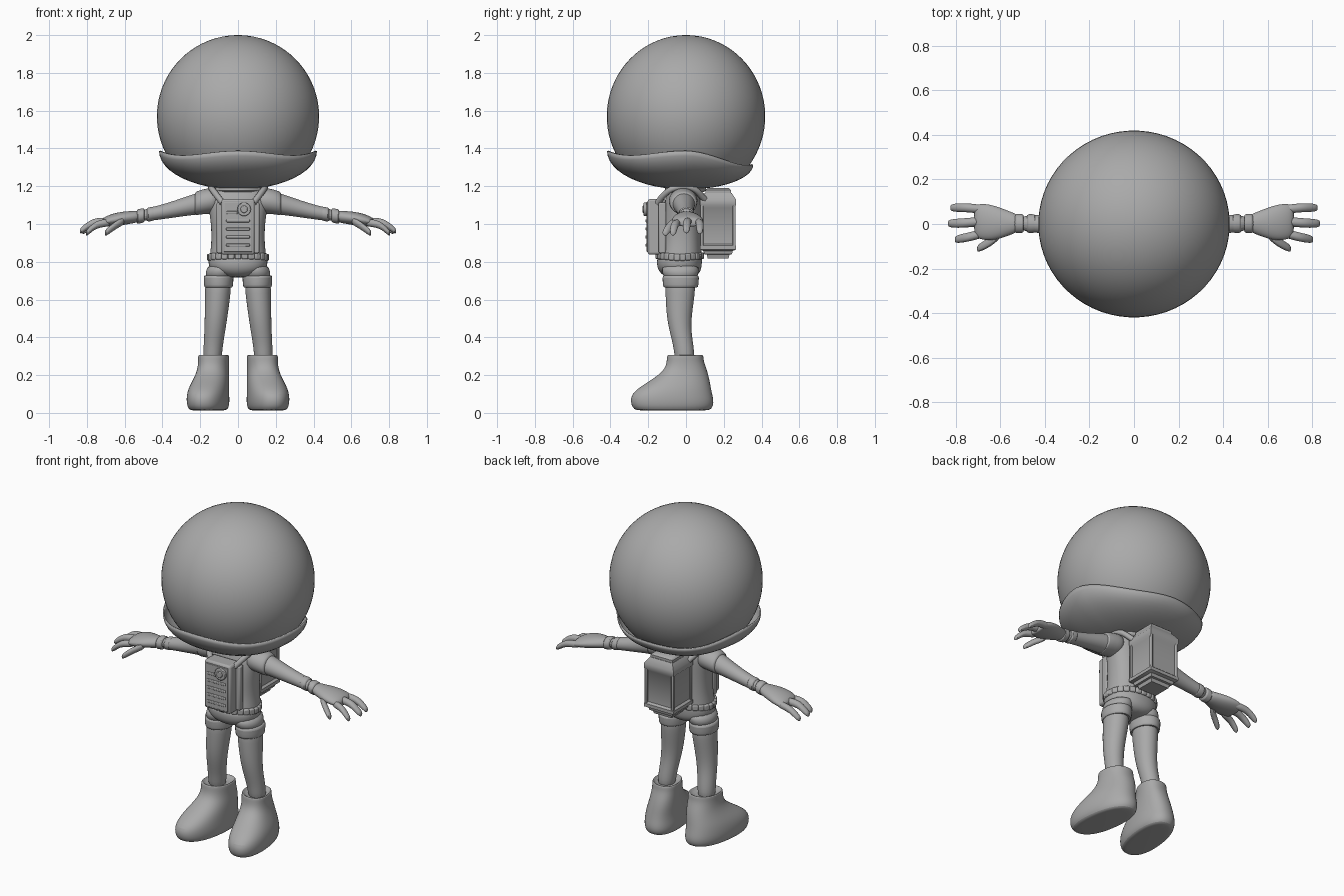
import bpy, bmesh, math
from mathutils import Vector

cube = bpy.data.objects.get("Cube")
if cube:
    bpy.data.objects.remove(cube)

grey = bpy.data.materials.new("plain grey")
grey.use_nodes = True
grey.diffuse_color = (0.4, 0.4, 0.4, 1)
grey.node_tree.nodes["Principled BSDF"].inputs["Base Color"].default_value = (0.4, 0.4, 0.4, 1)


def finish(bm, name, mirror=False, subsurf=0, bevel=0, smooth=True):
    bmesh.ops.recalc_face_normals(bm, faces=bm.faces)
    mesh = bpy.data.meshes.new(name)
    bm.to_mesh(mesh)
    bm.free()
    obj = bpy.data.objects.new(name, mesh)
    bpy.context.collection.objects.link(obj)
    mesh.materials.append(grey)
    if bevel:
        mod = obj.modifiers.new("bevel", "BEVEL")
        mod.width, mod.segments = bevel, 2
    if subsurf:
        mod = obj.modifiers.new("subsurf", "SUBSURF")
        mod.levels = mod.render_levels = subsurf
    if mirror:
        obj.modifiers.new("mirror", "MIRROR")
    if smooth:
        bpy.ops.object.select_all(action="DESELECT")
        obj.select_set(True)
        bpy.context.view_layer.objects.active = obj
        bpy.ops.object.shade_smooth_by_angle(angle=math.radians(40))
    return obj


def loft(name, rings, axis="Z", n=16, mirror=False, subsurf=1, square=1.0, shear=0.0):
    """Skin elliptical rings (x, y, z, radius a, radius b) across the given axis."""
    bm = bmesh.new()
    grow = 1.02 if subsurf else 1.0
    loops = []
    for x, y, z, ra, rb in rings:
        loop = []
        for i in range(n):
            t = math.tau * (i + 0.5) / n
            c, s = math.cos(t), math.sin(t)
            a = math.copysign(abs(c) ** square, c) * ra * grow
            b = math.copysign(abs(s) ** square, s) * rb * grow
            co = (x + a, y + b, z) if axis == "Z" else (x, y + a, z + b)
            loop.append(bm.verts.new((co[0] - shear * co[1], co[1], co[2])))
        loops.append(loop)
    for lo, hi in zip(loops, loops[1:]):
        for i in range(n):
            j = (i + 1) % n
            bm.faces.new((lo[i], lo[j], hi[j], hi[i]))
    bm.faces.new(loops[0])
    bm.faces.new(loops[-1])
    return finish(bm, name, mirror, subsurf)


def box(name, centre, size, bevel=0.006):
    bm = bmesh.new()
    bmesh.ops.create_cube(bm, size=1)
    for v in bm.verts:
        v.co = Vector(centre) + Vector(a * b for a, b in zip(v.co, size))
    return finish(bm, name, bevel=bevel)


def disc(name, centre, radius, depth):
    x, y, z = centre
    bm = bmesh.new()
    bmesh.ops.create_cone(bm, cap_ends=True, segments=24, radius1=radius, radius2=radius, depth=depth)
    for v in bm.verts:
        v.co = Vector((x + v.co.x, y + v.co.z, z + v.co.y))
    return finish(bm, name, bevel=0.004)


# Helmet globe, open where the collar bowl holds it
globe = []
for k in range(29):
    t = 0.03 + 2.36 * k / 28
    r = math.sin(t)
    globe.append((0, 0, 1.57 + 0.43 * math.cos(t), 0.43 * r, 0.42 * r))
loft("helmet_globe", globe, n=64, subsurf=0)

# Flared bowl with a wavy rim, lower at the back
bm = bmesh.new()
cols, rows = 64, 12
grid = []
for k in range(rows + 1):
    t = min(k / rows, 0.97) * math.pi / 2
    line = []
    for i in range(cols):
        a = math.tau * i / cols
        back = max(0, math.sin(a))
        rim = 1.375 + 0.012 * math.cos(4 * a) - 0.072 * back ** 1.5
        r = (0.418 - 0.062 * back) * math.cos(t)
        line.append(bm.verts.new((r * math.cos(a), r * math.sin(a), rim + (1.183 - rim) * math.sin(t))))
    grid.append(line)
for lo, hi in zip(grid, grid[1:]):
    for i in range(cols):
        j = (i + 1) % cols
        bm.faces.new((lo[i], lo[j], hi[j], hi[i]))
bm.faces.new(grid[-1])
bowl = finish(bm, "helmet_bowl")
shell = bowl.modifiers.new("shell", "SOLIDIFY")
shell.thickness, shell.offset = 0.008, -1

# Body and shorts
loft("torso", [(0, -.03, .78, .152, .112), (0, -.03, .83, .15, .114), (0, -.025, .9, .14, .105),
               (0, -.025, 1.0, .142, .105), (0, -.02, 1.08, .155, .1), (0, -.015, 1.13, .165, .095),
               (0, -.01, 1.18, .14, .085), (0, 0, 1.23, .1, .08)], subsurf=2, square=0.85)
loft("collar_ring", [(0, -.005, 1.165, .13, .1), (0, -.005, 1.175, .14, .11),
                     (0, 0, 1.195, .14, .11), (0, 0, 1.21, .125, .1)])
loft("shorts", [(0, -.03, .715, .06, .07), (0, -.032, .74, .125, .105), (0, -.035, .77, .155, .118),
                (0, -.035, .81, .157, .12), (0, -.03, .83, .152, .115)], subsurf=2, square=0.9)
loft("shorts_leg", [(.085, -.03, .79, .075, .1), (.095, -.03, .75, .076, .098),
                    (.1, -.028, .7, .075, .09)], mirror=True)
loft("shorts_cuff", [(.101, -.028, .73, .06, .07), (.101, -.028, .728, .076, .092),
                     (.103, -.028, .722, .08, .098), (.103, -.028, .672, .077, .094),
                     (.103, -.028, .662, .074, .09), (.103, -.028, .67, .06, .07)], mirror=True)

# Belt of chunky links
links = 26
for k in range(links):
    a = math.tau * (k + 0.5) / links
    x, y = 0.153 * math.cos(a), -0.033 + 0.118 * math.sin(a)
    link = box("belt_link", (0, 0, 0), (0.022, 0.034, 0.036), 0.007)
    link.location = (x, y, 0.822 + 0.01 * abs(math.sin(a)))
    link.rotation_euler.z = math.atan2(math.sin(a) / 0.118, math.cos(a) / 0.153)

# Legs
loft("leg", [(.104, -.03, .72, .07, .08), (.106, -.03, .64, .068, .079), (.115, -.037, .52, .061, .067),
             (.123, -.03, .43, .055, .057), (.133, -.01, .34, .05, .053),
             (.137, -.005, .25, .048, .052)], mirror=True, subsurf=2)

# Boots: long rounded foot rising to an open shaft
loft("boot", [(.148, -.07, .012, .075, .17), (.149, -.071, .016, .1, .205), (.15, -.073, .055, .109, .22),
              (.15, -.075, .1, .107, .212), (.146, -.055, .14, .101, .184), (.137, -.022, .185, .09, .143),
              (.131, -.001, .23, .081, .11), (.129, -.004, .275, .079, .096), (.129, -.004, .305, .081, .096),
              (.129, -.004, .308, .072, .086), (.13, -.004, .285, .06, .07)],
     n=20, mirror=True, subsurf=2, square=0.88, shear=0.12)

# Arms, sleeves and wrist bands
loft("arm", [(.1, -.015, 1.12, .07, .065), (.17, -.015, 1.115, .065, .062), (.24, -.01, 1.103, .057, .055),
             (.33, -.005, 1.08, .046, .045), (.42, 0, 1.06, .04, .037),
             (.52, .003, 1.042, .037, .033)], "X", mirror=True, subsurf=2)
loft("sleeve", [(.1, -.015, 1.125, .07, .06), (.14, -.015, 1.125, .078, .068), (.19, -.015, 1.117, .075, .066),
                (.225, -.012, 1.108, .069, .062), (.23, -.012, 1.107, .062, .056)], "X", mirror=True)
for x, z, r in ((.46, 1.053, .042), (.515, 1.043, .043)):
    loft("wrist_band", [(x - .02, .002, z + .003, r - .008, r - .01), (x - .018, .002, z + .003, r, r - .004),
                        (x + .02, .002, z - .004, r + .002, r - .004),
                        (x + .022, .002, z - .004, r - .008, r - .01)], "X", mirror=True)

# Gloved hands with three fingers and a thumb
loft("palm", [(.51, .003, 1.043, .035, .03), (.56, .003, 1.036, .054, .033), (.61, .004, 1.03, .073, .036),
              (.66, .008, 1.022, .083, .034), (.7, .012, 1.013, .078, .028),
              (.72, .015, 1.005, .066, .02)], "X", mirror=True, subsurf=2)


def finger(name, start, mid, tip, r):
    a, b, c = Vector(start), Vector(mid), Vector(tip)
    rings = [(*a, r, r), (*a.lerp(b, .5), r, r), (*b, r, r), (*b.lerp(c, .6), r * .95, r * .95),
             (*b.lerp(c, .95), r * .75, r * .8), (*c, r * .35, r * .4)]
    loft(name, rings, "X", n=10, mirror=True)


finger("outer_finger", (.67, .065, 1.013), (.76, .074, 1.003), (.825, .073, .958), .021)
finger("middle_finger", (.68, .012, 1.015), (.77, .004, 1.008), (.836, .002, .962), .022)
finger("inner_finger", (.67, -.04, 1.01), (.75, -.06, .998), (.805, -.07, .95), .021)
finger("thumb", (.6, -.045, 1.02), (.65, -.083, .992), (.705, -.112, .95), .022)

# Chest control unit
box("chest_unit", (0, -.155, .985), (.176, .095, .295), .012)
box("chest_plate", (0, -.204, .985), (.15, .009, .265), .003)
for k in range(5):
    short = k == 0
    box("chest_slot", (-.032 if short else 0, -.21, 1.06 - .043 * k),
        (.06 if short else .125, .009, .016), .004)
disc("dial_base", (.032, -.213, 1.078), .036, .022)
disc("dial_knob", (.032, -.224, 1.078), .019, .014)
for side in (-1, 1):
    box("chest_bracket", (side * .098, -.125, .98), (.03, .04, .27), .008)


# Harness straps running over the shoulders and round the waist
def strap(name, points, width):
    curve = bpy.data.curves.new(name, "CURVE")
    curve.dimensions = "3D"
    curve.bevel_depth, curve.bevel_resolution = width, 2
    curve.resolution_u = 6
    spline = curve.splines.new("BEZIER")
    spline.bezier_points.add(len(points) - 1)
    for p, co in zip(spline.bezier_points, points):
        p.co = co
        p.handle_left_type = p.handle_right_type = "AUTO"
    obj = bpy.data.objects.new(name, curve)
    bpy.context.collection.objects.link(obj)
    curve.materials.append(grey)


for side in (-1, 1):
    strap("shoulder_strap", [(side * .08, -.15, 1.11), (side * .115, -.115, 1.155), (side * .14, -.06, 1.19),
                             (side * .135, .03, 1.19), (side * .085, .1, 1.13)], .017)

# Backpack: boxy body with tapered shoulders and end caps
def pack_section(name, levels):
    r2 = math.sqrt(2)
    return loft(name, [(0, .17, z, a * r2, b * r2) for z, a, b in levels], n=4, subsurf=0)


pack_section("backpack_body", [(.85, .06, .06), (.865, .1, .095), (.885, .1, .095), (.895, .088, .083),
                               (1.085, .088, .083), (1.1, .1, .095), (1.13, .1, .095), (1.165, .076, .071)])
pack_section("backpack_top_cap", [(1.16, .074, .068), (1.18, .074, .068), (1.19, .062, .056)])
pack_section("backpack_bottom_cap", [(.866, .084, .08), (.84, .078, .073), (.838, .066, .06), (.818, .06, .055)])
for sx in (-1, 1):
    for sy in (-1, 1):
        box("backpack_corner_rib", (sx * .09, .17 + sy * .085, .99), (.016, .016, .23), .004)
